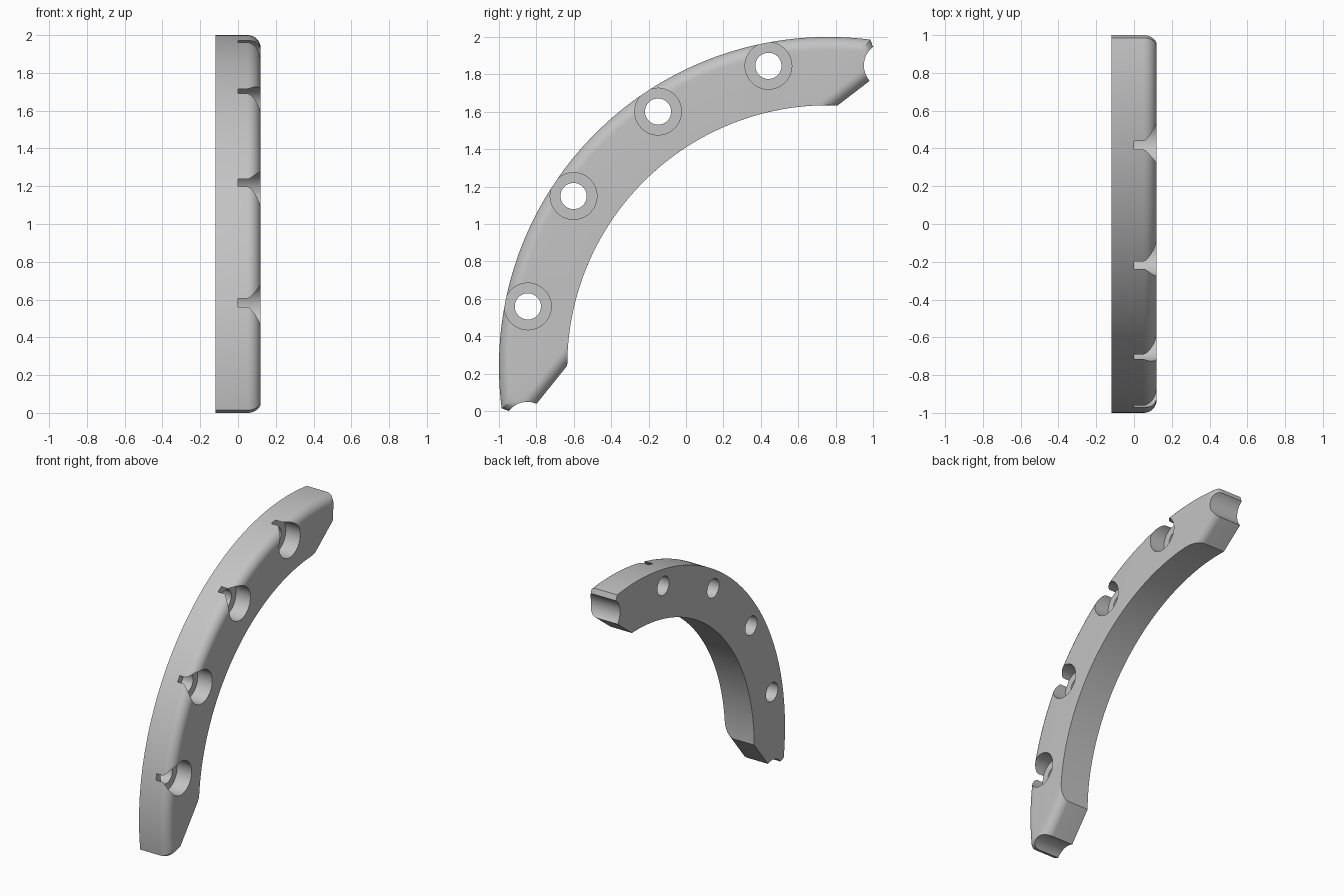
import bpy, bmesh, math
from mathutils import Vector

if "Cube" in bpy.data.objects:
    bpy.data.objects.remove(bpy.data.objects["Cube"])

C = Vector((0.76, 0.24))          # arc centre in the (y, z) plane
R_OUT, R_IN, R_HOLE = 1.76, 1.395, 1.637
HALF, FILLET, N = 0.12, 0.07, 96
INSIDE = Vector((-0.8, 0.5))      # a point inside the body near the lower end


def mirror(p):
    """Swap lower and upper ends across the line y + z = 1."""
    return Vector((1 - p[1], 1 - p[0]))


def offset_line(a, b, d):
    """Line through a, b moved towards the body by d -> (point, direction)."""
    a, b = Vector(a), Vector(b)
    t = (b - a).normalized()
    n = Vector((-t.y, t.x))
    if n.dot(INSIDE - a) < 0:
        n = -n
    return a + n * d, t


def meet_circle(line, r):
    """Intersection of line and arc circle nearest to the lower end."""
    p, t = line
    q = p - C
    b = q.dot(t)
    s = math.sqrt(b * b - q.length_squared + r * r)
    return min((p + t * k for k in (-b - s, -b + s)), key=lambda v: v.x)


def meet_lines(l1, l2):
    (p, t), (q, u) = l1, l2
    w = q - p
    k = (w.x * u.y - w.y * u.x) / (t.x * u.y - t.y * u.x)
    return p + t * k


def end_corners(diag, d):
    tip = offset_line((-0.987, 0.015), (-0.955, 0.003), d)
    dia = offset_line(diag[0], diag[1], d)
    return meet_circle(dia, R_IN), meet_lines(dia, tip), meet_circle(tip, R_OUT - d)


def arc(p, q, r):
    a, b = (math.atan2(v.y - C.y, C.x - v.x) for v in (p, q))
    return [C + r * Vector((-math.cos(a + (b - a) * i / N), math.sin(a + (b - a) * i / N)))
            for i in range(N + 1)]


def outline(d):
    """Closed outline: outer arc, upper corner, inner arc, lower corner."""
    i0, b0, o0 = end_corners(((-0.794, 0.045), (-0.634, 0.244)), d)
    i1, b1, o1 = map(mirror, end_corners(((-0.767, 0.016), (-0.638, 0.184)), d))
    return arc(o0, o1, R_OUT - d) + [b1] + arc(i1, i0, R_IN) + [b0]


def finish(bm, name):
    bmesh.ops.recalc_face_normals(bm, faces=bm.faces)
    me = bpy.data.meshes.new(name)
    bm.to_mesh(me)
    bm.free()
    ob = bpy.data.objects.new(name, me)
    bpy.context.collection.objects.link(ob)
    return ob


def skin(bm, loops):
    for a, b in zip(loops, loops[1:]):
        for i in range(len(a)):
            j = (i + 1) % len(a)
            bm.faces.new((a[i], a[j], b[j], b[i]))


# curved body, rounded over on its outer and end edges
bm = bmesh.new()
layers = [(-HALF, 0.0)]
for k in range(11):
    a = math.pi / 2 * k / 10
    layers.append((HALF - FILLET + FILLET * math.sin(a), FILLET * (1 - math.cos(a))))
loops = [[bm.verts.new((x, p.x, p.y)) for p in outline(d)] for x, d in layers]
skin(bm, loops)
for L in (loops[0], loops[-1]):
    outer, b1, inner, b0 = L[:N + 1], L[N + 1], L[N + 2:2 * N + 3][::-1], L[-1]
    for i in range(N):
        bm.faces.new((outer[i], outer[i + 1], inner[i + 1], inner[i]))
    bm.faces.new((outer[0], inner[0], b0))
    bm.faces.new((outer[N], b1, inner[N]))
body = finish(bm, "curved_segment")

# cutters: four counterbored holes and a round bite at each end
bm = bmesh.new()


def lathe(center, rings, seg=64):
    ls = [[bm.verts.new((x, center[0] + r * math.cos(2 * math.pi * i / seg),
                         center[1] + r * math.sin(2 * math.pi * i / seg)))
           for i in range(seg)] for x, r in rings]
    skin(bm, ls)
    bm.faces.new(ls[0])
    bm.faces.new(ls[-1])


for k in range(4):
    a = math.radians(11.25 + 22.5 * k)
    lathe(C + R_HOLE * Vector((-math.cos(a), math.sin(a))),
          [(-0.2, 0.07), (0, 0.07), (0, 0.125), (0.2, 0.125)])
bite = Vector((-0.848, -0.076))
for c in (bite, mirror(bite)):
    lathe(c, [(-0.2, 0.125), (0.2, 0.125)])
cutter = finish(bm, "hole_cutter")
cutter.hide_render = True

mod = body.modifiers.new("holes", 'BOOLEAN')
mod.operation, mod.solver, mod.object = 'DIFFERENCE', 'EXACT', cutter
bpy.context.view_layer.objects.active = body
body.select_set(True)
bpy.ops.object.modifier_apply(modifier=mod.name)
bpy.data.objects.remove(cutter)

# plain grey, smooth with sharp edges kept
mat = bpy.data.materials.new("light_grey")
mat.diffuse_color = (0.55, 0.55, 0.55, 1)
mat.use_nodes = True
mat.node_tree.nodes["Principled BSDF"].inputs["Base Color"].default_value = mat.diffuse_color
body.data.materials.clear()
body.data.materials.append(mat)
bpy.ops.object.shade_smooth_by_angle(angle=math.radians(30))
